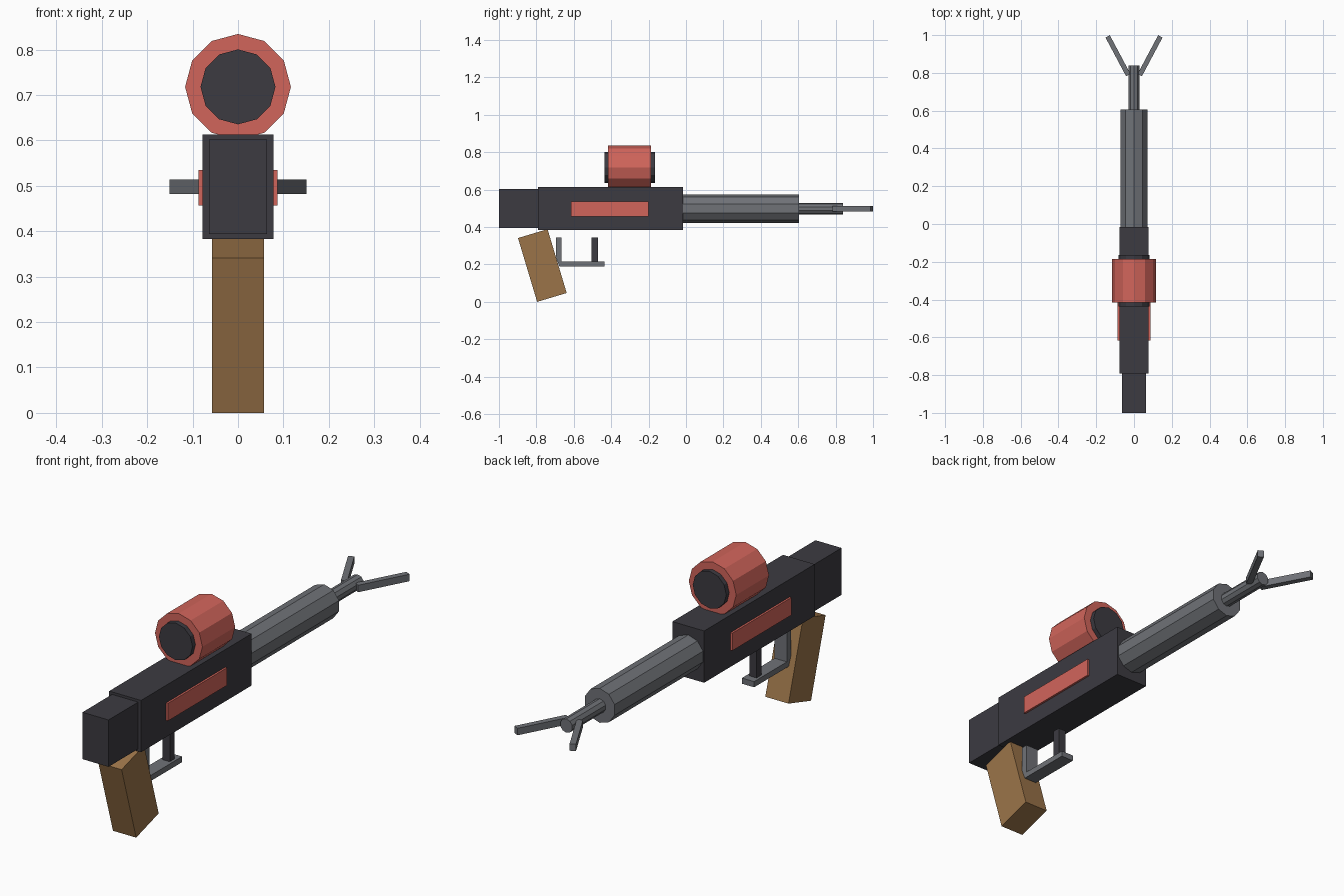
import bpy, bmesh
from math import sin, cos, pi, radians
from mathutils import Matrix, Vector

cube = bpy.data.objects.get("Cube")
if cube:
    bpy.data.objects.remove(cube)


def material(name, rgb):
    m = bpy.data.materials.new(name)
    m.use_nodes = True
    color = (*rgb, 1)
    m.diffuse_color = color
    bsdf = next(n for n in m.node_tree.nodes if n.type == 'BSDF_PRINCIPLED')
    bsdf.inputs["Base Color"].default_value = color
    return m


DARK = material("dark_gunmetal", (0.045, 0.043, 0.053))
GREY = material("steel_grey", (0.16, 0.168, 0.185))
RED = material("coral_red", (0.64, 0.13, 0.105))
WOOD = material("wood_brown", (0.33, 0.175, 0.066))
AXIS_Z = 0.498


def finish(name, bm, mat):
    bmesh.ops.recalc_face_normals(bm, faces=bm.faces)
    mesh = bpy.data.meshes.new(name)
    bm.to_mesh(mesh)
    bm.free()
    mesh.materials.append(mat)
    obj = bpy.data.objects.new(name, mesh)
    bpy.context.collection.objects.link(obj)
    return obj


def box(name, center, size, mat, rotation=Matrix()):
    bm = bmesh.new()
    place = Matrix.Translation(center) @ rotation @ Matrix.Diagonal((*size, 1))
    bmesh.ops.create_cube(bm, size=1, matrix=place)
    return finish(name, bm, mat)


def extrude(name, outline, offset, mat):
    bm = bmesh.new()
    face = bm.faces.new([bm.verts.new(p) for p in outline])
    out = bmesh.ops.extrude_face_region(bm, geom=[face])
    moved = [v for v in out["geom"] if isinstance(v, bmesh.types.BMVert)]
    bmesh.ops.translate(bm, verts=moved, vec=offset)
    # restore the starting cap if the extrusion consumed it
    if not face.is_valid:
        bmesh.ops.holes_fill(bm, edges=bm.edges)
    return finish(name, bm, mat)


def tube(name, sides, radius, z, y0, y1, mat):
    ring = [(radius * sin(2 * pi * i / sides), y0,
             z + radius * cos(2 * pi * i / sides)) for i in range(sides)]
    return extrude(name, ring, Vector((0, y1 - y0, 0)), mat)


# Receiver and stock
box("receiver", (0, -0.404, AXIS_Z), (0.156, 0.776, 0.23), DARK)
box("rear_block", (0, -0.89, AXIS_Z), (0.128, 0.22, 0.208), DARK)
box("grip", (0, -0.768, 0.194), (0.114, 0.165, 0.356), WOOD,
    Matrix.Rotation(radians(16.7), 4, 'X'))

# Barrel and muzzle
tube("barrel", 10, 0.0765, AXIS_Z, -0.03, 0.605, GREY)
tube("muzzle_rod", 10, 0.0305, AXIS_Z, 0.59, 0.84, GREY)

# Scope
tube("scope_body", 12, 0.1165, 0.718, -0.416, -0.186, RED)
tube("scope_lens", 12, 0.0825, 0.718, -0.437, -0.165, DARK)

# Side panels and muzzle prongs
for side, label in ((1, "left"), (-1, "right")):
    box(label + "_panel", (side * 0.077, -0.408, 0.496), (0.02, 0.415, 0.078), RED)
    box(label + "_prong", (side * 0.085, 0.891, AXIS_Z), (0.026, 0.232, 0.031), GREY,
        Matrix.Rotation(radians(-28 * side), 4, 'Z'))

# Trigger guard with a clipped lower corner, and the trigger
guard = [(-0.695, 0.345), (-0.695, 0.235), (-0.677, 0.19), (-0.435, 0.19),
         (-0.435, 0.215), (-0.665, 0.215), (-0.665, 0.345)]
extrude("trigger_guard", [(-0.03, y, z) for y, z in guard], Vector((0.06, 0, 0)), GREY)
box("trigger", (0, -0.487, 0.279), (0.036, 0.035, 0.132), DARK)
